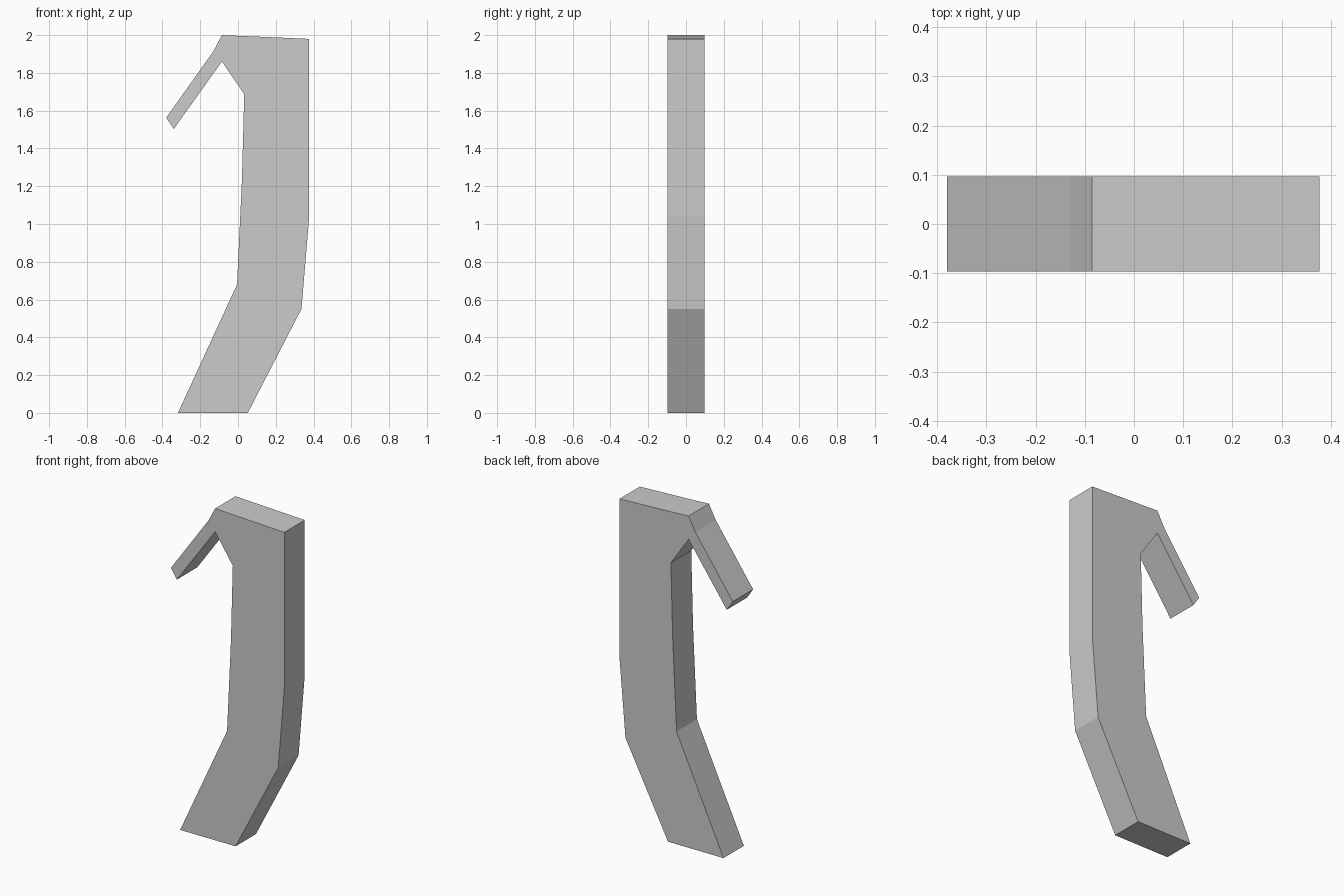
import bpy
import bmesh

if "Cube" in bpy.data.objects:
    bpy.data.objects.remove(bpy.data.objects["Cube"])

HALF_DEPTH = 0.097

# Side profile (x, z), counter-clockwise seen from the front
profile = [
    (-0.318, 0.0), (0.052, 0.0),                      # foot
    (0.336, 0.55), (0.377, 1.04), (0.377, 1.98),      # outer edge
    (-0.085, 2.0), (-0.13, 1.915),                    # top and shoulder
    (-0.38, 1.563), (-0.34, 1.503),                   # barb tip
    (-0.085, 1.86), (0.033, 1.687),                   # notch
    (0.021, 1.235), (-0.005, 0.68),                   # inner edge
]

# Extrude the profile through the depth
bm = bmesh.new()
front = bm.faces.new([bm.verts.new((x, -HALF_DEPTH, z)) for x, z in profile])
extruded = bmesh.ops.extrude_face_region(bm, geom=[front], use_keep_orig=True)
back_verts = [g for g in extruded["geom"] if isinstance(g, bmesh.types.BMVert)]
bmesh.ops.translate(bm, verts=back_verts, vec=(0, 2 * HALF_DEPTH, 0))
bmesh.ops.recalc_face_normals(bm, faces=bm.faces)

mesh = bpy.data.meshes.new("hooked_bar")
bm.to_mesh(mesh)
bm.free()
bpy.context.collection.objects.link(bpy.data.objects.new("hooked_bar", mesh))
